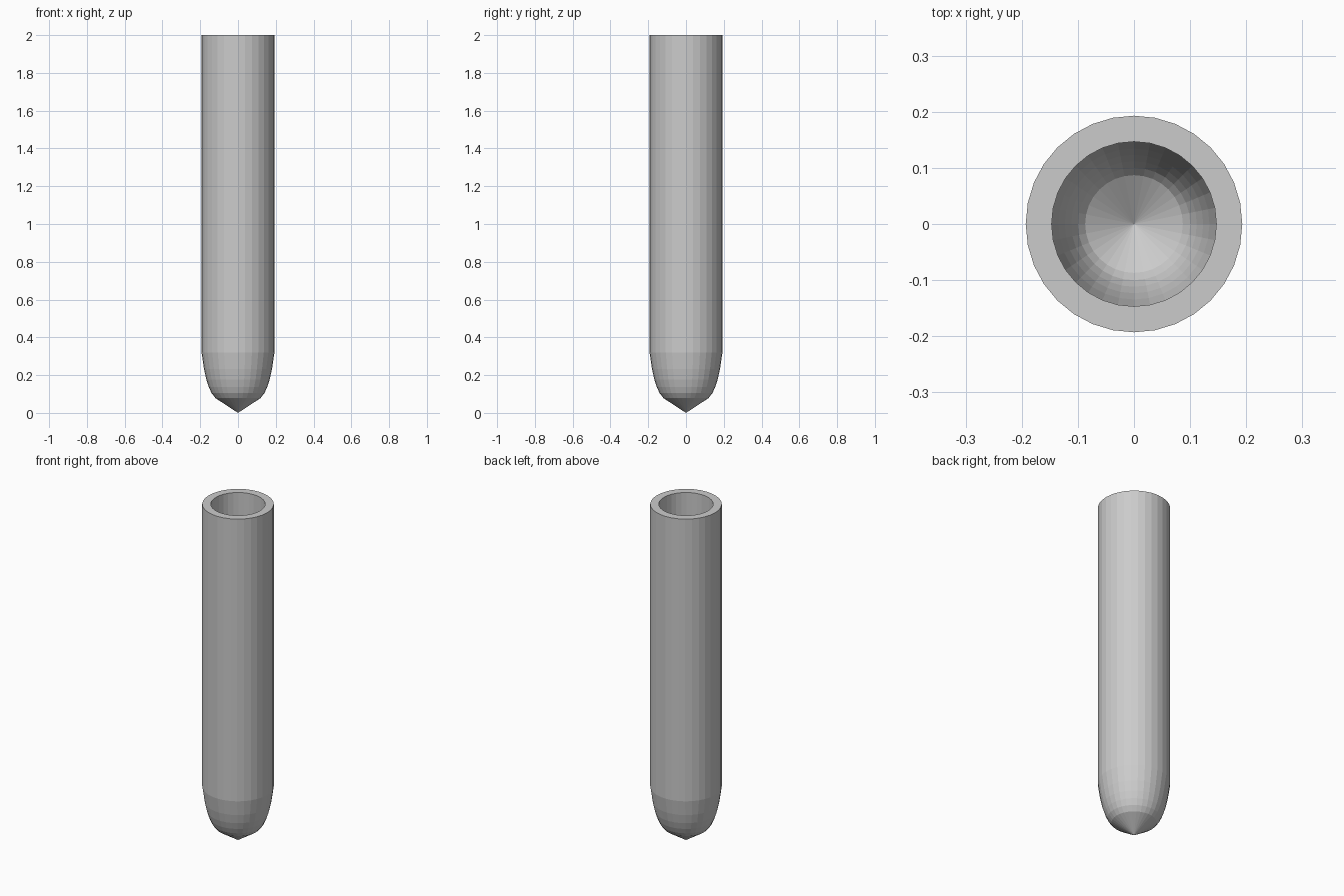
import bpy, bmesh, math

if "Cube" in bpy.data.objects:
    bpy.data.objects.remove(bpy.data.objects["Cube"])

SIDES = 32
WALL = 0.046

# Outer profile (radius, height) from below the rim down to the pointed tip
PROFILE = [(0.193, 2.0), (0.193, 0.32), (0.180, 0.232), (0.168, 0.178),
           (0.155, 0.138), (0.140, 0.105), (0.119, 0.078)]

bm = bmesh.new()


def ring(radius, z):
    return [bm.verts.new((radius * math.cos(2 * math.pi * i / SIDES),
                          radius * math.sin(2 * math.pi * i / SIDES), z))
            for i in range(SIDES)]


# Tube wall and rounded lower end
rings = [ring(r, z) for r, z in PROFILE]
for upper, lower in zip(rings, rings[1:]):
    for i in range(SIDES):
        j = (i + 1) % SIDES
        bm.faces.new((lower[i], lower[j], upper[j], upper[i]))

# Conical tip
tip = bm.verts.new((0, 0, 0))
for i in range(SIDES):
    bm.faces.new((tip, rings[-1][(i + 1) % SIDES], rings[-1][i]))

bm.normal_update()
mesh = bpy.data.meshes.new("tube")
bm.to_mesh(mesh)
bm.free()
tube = bpy.data.objects.new("tube", mesh)
bpy.context.collection.objects.link(tube)

# Wall thickness grows inward, leaving a flat rim around the open mouth
shell = tube.modifiers.new("wall", 'SOLIDIFY')
shell.thickness = WALL
shell.offset = -1
shell.use_even_offset = True
